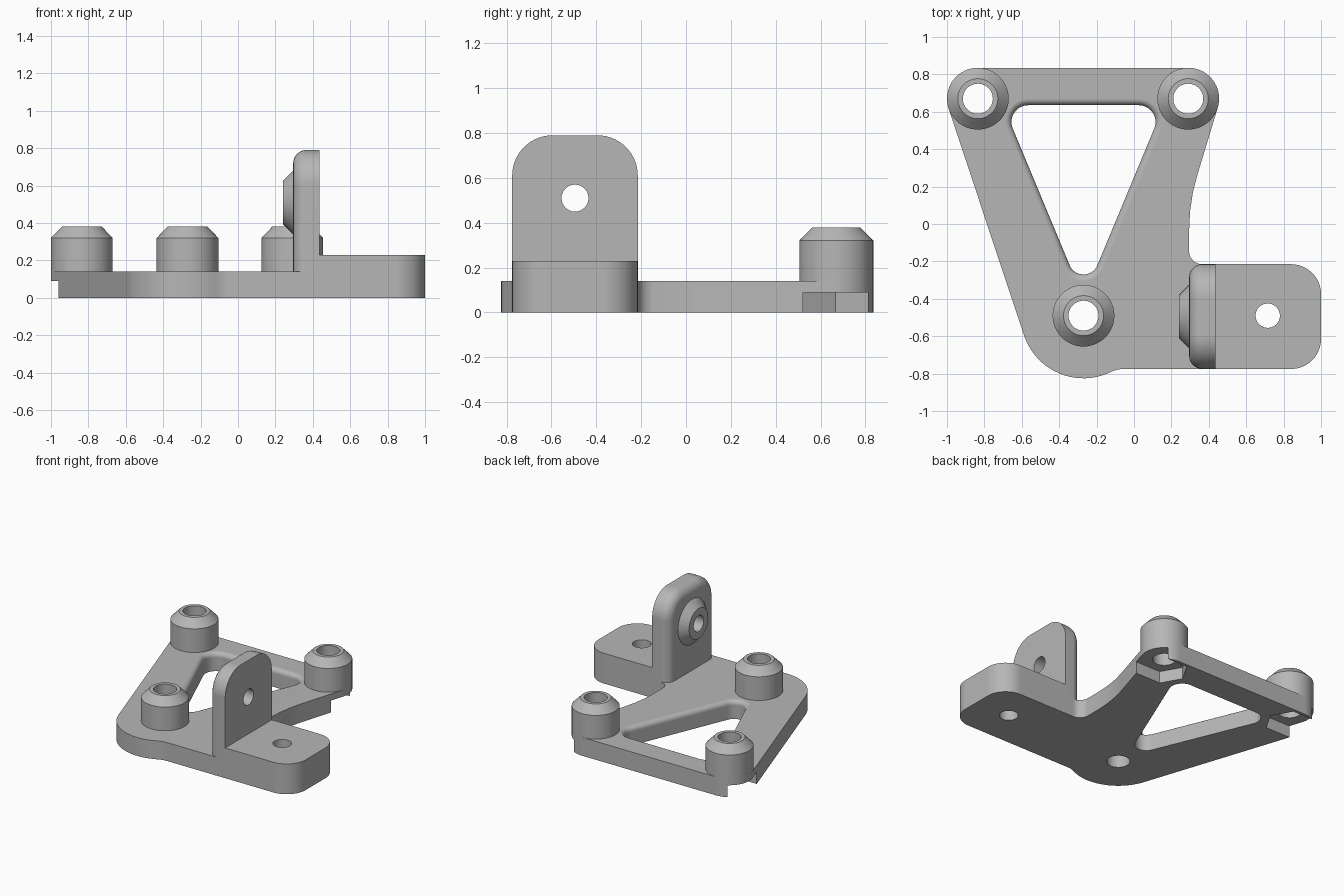
import bpy, bmesh
from math import sin, cos, radians, pi

if "Cube" in bpy.data.objects:
    bpy.data.objects.remove(bpy.data.objects["Cube"])

grey = bpy.data.materials.new("plain grey")
grey.use_nodes = True
COLOUR = (0.47, 0.47, 0.47, 1)
grey.diffuse_color = COLOUR
grey.node_tree.nodes["Principled BSDF"].inputs["Base Color"].default_value = COLOUR


def ring(arcs, grow):
    """Outline made of arcs (cx, cy, radius, start, end) joined by straight lines."""
    pts = []
    for cx, cy, r, a, b in arcs:
        steps = max(1, round(abs(b - a) / 5)) if r else 0
        full = abs(b - a) == 360
        for i in range(steps if full else steps + 1):
            t = radians(a + (b - a) * i / max(steps, 1))
            pts.append((cx + (r + grow) * cos(t), cy + (r + grow) * sin(t)))
    return pts


def loft(name, arcs, levels, axis="z", tube=False):
    """Bridge copies of an outline, one per (height, grow) level; tube closes the loop."""
    bm = bmesh.new()
    rings = []
    for h, grow in levels:
        rings.append([bm.verts.new((u, v, h) if axis == "z" else (h, u, v))
                      for u, v in ring(arcs, grow)])
    pairs = list(zip(rings, rings[1:]))
    if tube:
        pairs.append((rings[-1], rings[0]))
    else:
        bm.faces.new(rings[0])
        bm.faces.new(rings[-1])
    for lo, hi in pairs:
        for i in range(len(lo)):
            j = (i + 1) % len(lo)
            bm.faces.new((lo[i], lo[j], hi[j], hi[i]))
    bmesh.ops.recalc_face_normals(bm, faces=bm.faces)
    mesh = bpy.data.meshes.new(name)
    bm.to_mesh(mesh)
    bm.free()
    mesh.materials.append(grey)
    obj = bpy.data.objects.new(name, mesh)
    bpy.context.collection.objects.link(obj)
    return obj


def circle(u, v, r):
    return [(u, v, r, 0, 360)]


def activate(obj):
    bpy.ops.object.select_all(action="DESELECT")
    obj.select_set(True)
    bpy.context.view_layer.objects.active = obj


def cut(obj, cutter):
    activate(obj)
    mod = obj.modifiers.new("cut", "BOOLEAN")
    mod.operation, mod.solver, mod.object = "DIFFERENCE", "EXACT", cutter
    bpy.ops.object.modifier_apply(modifier=mod.name)
    bpy.data.objects.remove(cutter)


def fillet(r, count=6):
    """Quarter-round steps as (inset, rise) pairs."""
    return [(r * (1 - cos(t)), r * sin(t)) for t in (pi / 2 * i / count for i in range(count + 1))]


PLATE_TOP, BLOCK_X = 0.14, 0.435
FRONT, BACK = -0.775, -0.215
HOLE = 0.08
POSTS = {"back_right": (-0.835, 0.67), "back_left": (0.29, 0.67), "front": (-0.27, -0.49)}

# Base plate: rounded ends at the posts, concave blends into the mounting block
plate_outline = [
    (-0.835, 0.67, 0.165, 198.4, 90),
    (0.29, 0.67, 0.165, 90, -17),
    (1.295, -0.03, 1.0, 163, 180),
    (0.365, -0.145, 0.07, 180, 270),
    (BLOCK_X, BACK, 0, 0, 0),
    (BLOCK_X, FRONT, 0, 0, 0),
    (-0.055, FRONT - 0.15, 0.15, 90, 116.2),
    (-0.27, -0.49, 0.335, -63.8, -161.6),
]
plate = loft("base_plate", plate_outline, [(0, 0), (PLATE_TOP, 0)])

# Triangular window with a rounded top rim
window = [
    (-0.565, 0.545, 0.09, 202.6, 90),
    (0.025, 0.545, 0.09, 90, -22.6),
    (-0.27, -0.19, 0.08, -22.6, -157.4),
]
R = 0.035
rim = [(PLATE_TOP - R + rise, inset) for inset, rise in fillet(R)]
cut(plate, loft("window_cutter", window, [(-0.1, 0)] + rim + [(0.2, R)]))

# Nut pockets under the back posts, open to the outside
for side, key in ((-1, "back_right"), (1, "back_left")):
    px, py = POSTS[key]
    shape = [(0.3, 0.145), (-0.083, 0.145), (-0.167, 0), (-0.083, -0.145), (0.3, -0.145)]
    pocket = [(px + side * x, py - 0.003 + y, 0, 0, 0) for x, y in shape]
    cut(plate, loft("pocket_cutter", pocket, [(-0.1, 0), (0.09, 0)]))

# Hollow posts with chamfered tops
parts = [plate]
for key, (px, py) in POSTS.items():
    cut(plate, loft("hole_cutter", circle(px, py, HOLE), [(-0.1, 0), (0.3, 0)]))
    parts.append(loft(key + "_post", circle(px, py, 0.165),
                      [(PLATE_TOP, 0), (0.32, 0), (0.38, -0.058),
                       (0.38, HOLE - 0.165), (PLATE_TOP, HOLE - 0.165)], tube=True))

# Mounting block with a bolt hole
block = loft("mounting_block", [
    (BLOCK_X, BACK, 0, 0, 0),
    (0.84, BACK - 0.16, 0.16, 90, 0),
    (0.84, FRONT + 0.16, 0.16, 0, -90),
    (BLOCK_X, FRONT, 0, 0, 0),
], [(0, 0), (0.23, 0)])
cut(block, loft("hole_cutter", circle(0.715, -0.49, 0.065), [(-0.1, 0), (0.4, 0)]))
parts.append(block)

# Upright tab: arched outline, rounded over on its inner face, foot sunk in the plate
tab_outline = [
    (FRONT + 0.18, 0.61, 0.18, 180, 90),
    (BACK - 0.18, 0.61, 0.18, 90, 0),
    (BACK - 0.075, PLATE_TOP, 0.075, 0, -90),
    (FRONT + 0.075, PLATE_TOP, 0.075, -90, -180),
]
E = 0.07
round_over = [(0.295 + E - rise, -inset) for inset, rise in fillet(E)]
tab = loft("upright_tab", tab_outline, [(BLOCK_X, 0)] + round_over, axis="x")
cut(tab, loft("hole_cutter", circle(-0.495, 0.51, 0.06), [(0.2, 0), (0.6, 0)], axis="x"))
parts.append(tab)

# Conical collar around the tab hole
parts.append(loft("tab_collar", circle(-0.495, 0.51, 0.17),
                  [(0.295, 0), (0.24, -0.055), (0.24, -0.11), (0.295, -0.11)],
                  axis="x", tube=True))

# Smooth curved walls, keep edges crisp
for obj in parts:
    activate(obj)
    bpy.ops.object.shade_smooth_by_angle(angle=radians(28))
    weighted = obj.modifiers.new("weighted normals", "WEIGHTED_NORMAL")
    weighted.keep_sharp = True
